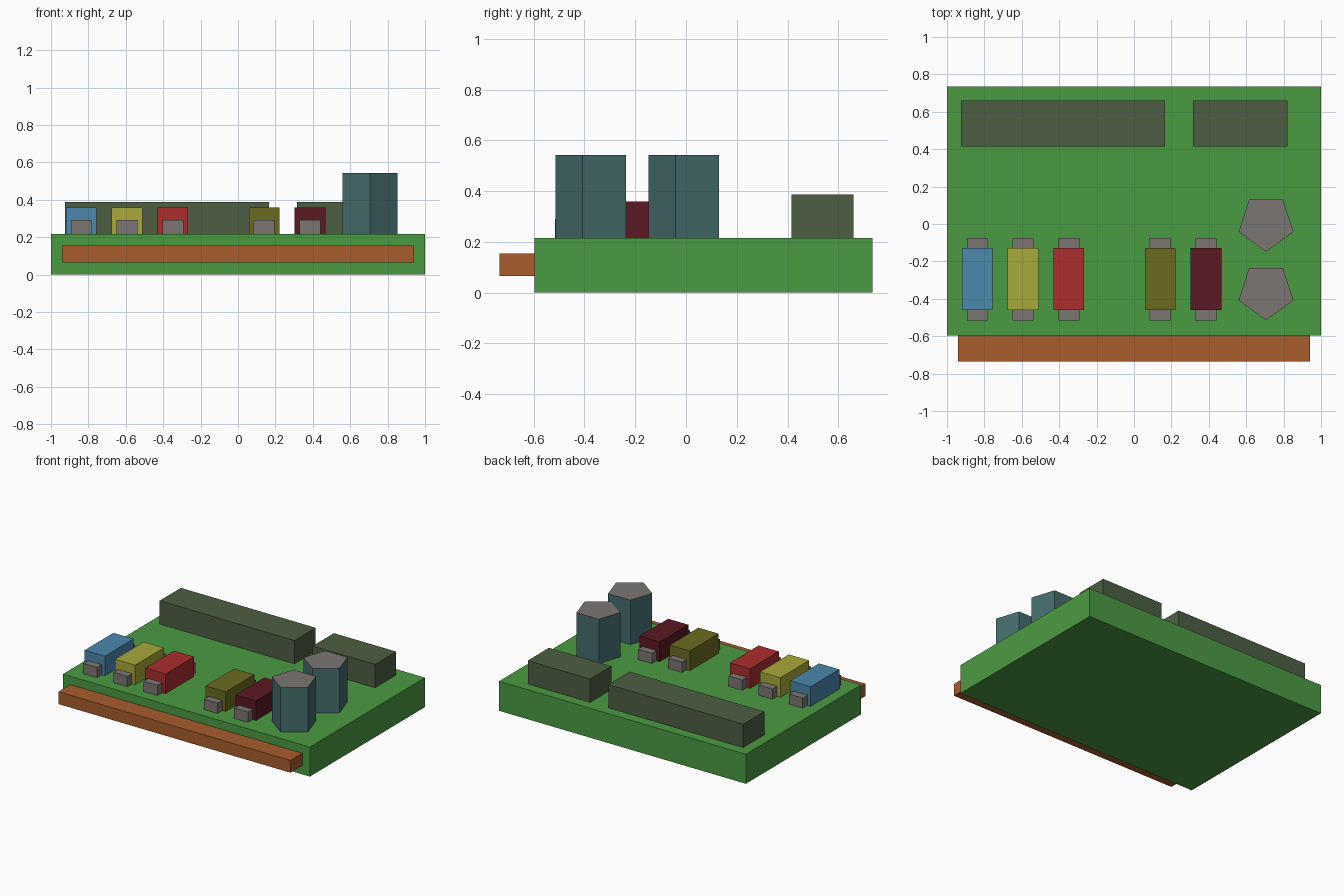
import bpy
import math

if "Cube" in bpy.data.objects:
    bpy.data.objects.remove(bpy.data.objects["Cube"])


def material(name, rgb):
    """Flat colour from 0-255 display values, stored as linear."""
    mat = bpy.data.materials.new(name)
    lin = [((c / 255 + 0.055) / 1.055) ** 2.4 for c in rgb]
    mat.diffuse_color = (*lin, 1.0)
    mat.use_nodes = True
    mat.node_tree.nodes["Principled BSDF"].inputs["Base Color"].default_value = mat.diffuse_color
    return mat


GRASS = material("grass green", (75, 155, 67))
BROWN = material("orange brown", (168, 93, 45))
HEDGE = material("dark hedge green", (77, 95, 67))
GREY = material("warm grey", (124, 118, 114))
TEAL = material("slate teal", (70, 109, 110))
BLUE = material("blue", (76, 136, 174))
YELLOW = material("yellow", (169, 169, 59))
RED = material("red", (172, 45, 47))
OLIVE = material("olive", (108, 107, 33))
MAROON = material("maroon", (91, 25, 35))


def box(name, x, y, z, mat):
    """Box spanning the given (low, high) range on each axis."""
    spans = (x, y, z)
    bpy.ops.mesh.primitive_cube_add(size=1)
    ob = bpy.context.object
    ob.name = name
    for v in ob.data.vertices:
        v.co = [(a + b) / 2 + c * (b - a) for c, (a, b) in zip(v.co, spans)]
    ob.data.materials.append(mat)
    return ob


def tower(name, x, y, z0, z1, radius):
    """Five-sided prism with a point towards the front and a grey roof."""
    bpy.ops.mesh.primitive_cylinder_add(
        vertices=5, radius=radius, depth=z1 - z0,
        location=(x, y, (z0 + z1) / 2), rotation=(0, 0, math.pi))
    ob = bpy.context.object
    ob.name = name
    ob.data.materials.append(TEAL)
    ob.data.materials.append(GREY)
    for face in ob.data.polygons:
        face.material_index = 1 if abs(face.normal.z) > 0.9 else 0
    return ob


GROUND = 0.216

# Ground slab and the ledge along its front
box("ground_slab", (-1, 1), (-0.597, 0.735), (0, GROUND), GRASS)
box("front_ledge", (-0.94, 0.94), (-0.735, -0.597), (0.065, 0.155), BROWN)

# Long blocks at the back
box("long_back_block", (-0.925, 0.167), (0.415, 0.66), (GROUND, 0.387), HEDGE)
box("short_back_block", (0.315, 0.82), (0.415, 0.66), (GROUND, 0.387), HEDGE)

# Row of coloured houses, each with a low grey core sticking out both ends
houses = [("blue", -0.838, BLUE), ("yellow", -0.593, YELLOW), ("red", -0.348, RED),
          ("olive", 0.14, OLIVE), ("maroon", 0.385, MAROON)]
for label, x, mat in houses:
    box(label + "_house", (x - 0.082, x + 0.082), (-0.46, -0.128), (GROUND, 0.36), mat)
    box(label + "_house_porches", (x - 0.056, x + 0.056), (-0.515, -0.074),
        (GROUND, 0.291), GREY)

# Pentagonal towers
tower("front_tower", 0.706, -0.36, GROUND, 0.542, 0.154)
tower("rear_tower", 0.706, 0.006, GROUND, 0.542, 0.154)
